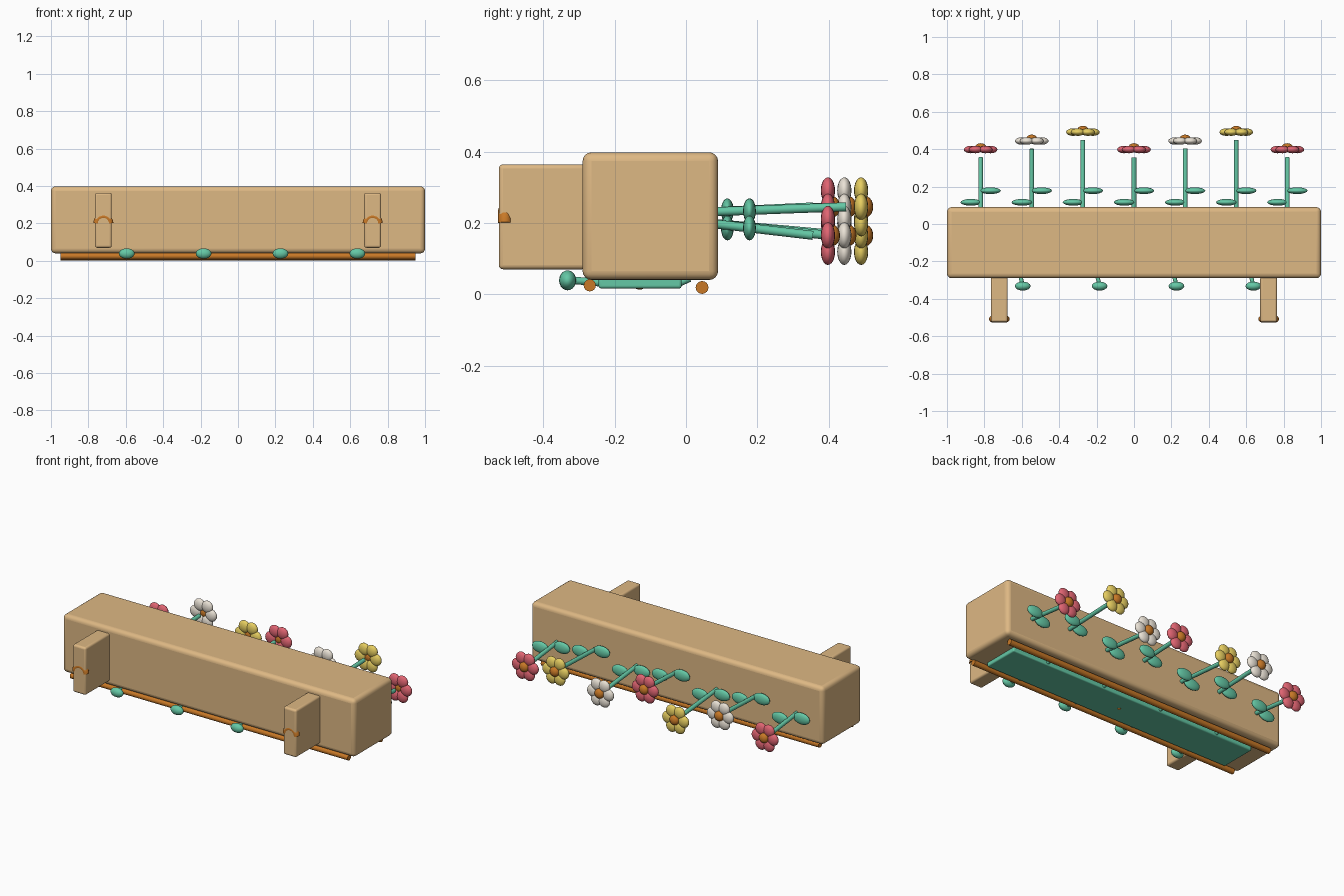
import bpy, math
from mathutils import Vector

if "Cube" in bpy.data.objects:
    bpy.data.objects.remove(bpy.data.objects["Cube"])


def material(name, rgb):
    m = bpy.data.materials.new(name)
    m.diffuse_color = (*rgb, 1)
    m.use_nodes = True
    m.node_tree.nodes["Principled BSDF"].inputs["Base Color"].default_value = m.diffuse_color
    return m


TAN = material("tan", (0.73, 0.48, 0.23))
ORANGE = material("orange", (0.58, 0.19, 0.02))
GREEN = material("green", (0.13, 0.58, 0.38))
PINK = material("pink", (0.75, 0.13, 0.17))
WHITE = material("white", (0.82, 0.76, 0.67))
YELLOW = material("yellow", (0.80, 0.62, 0.12))


def finish(name, mat, angle=40):
    o = bpy.context.object
    o.name = name
    o.data.materials.append(mat)
    bpy.ops.object.shade_smooth_by_angle(angle=math.radians(angle))
    return o


def block(name, lo, hi, bevel, mat):
    lo, hi = Vector(lo), Vector(hi)
    bpy.ops.mesh.primitive_cube_add(size=1, location=(lo + hi) / 2)
    o = bpy.context.object
    o.scale = hi - lo
    bpy.ops.object.transform_apply(location=False, rotation=False, scale=True)
    b = o.modifiers.new("bevel", 'BEVEL')
    b.width, b.segments = bevel, 4
    return finish(name, mat)


def rod(name, a, b, r, mat):
    a, b = Vector(a), Vector(b)
    bpy.ops.mesh.primitive_cylinder_add(vertices=16, radius=r, depth=(b - a).length,
                                        location=(a + b) / 2,
                                        rotation=(b - a).to_track_quat('Z', 'Y').to_euler())
    return finish(name, mat)


def blob(name, loc, size, mat, spin=0):
    bpy.ops.mesh.primitive_uv_sphere_add(segments=16, ring_count=10, radius=1,
                                         location=loc, rotation=(0, spin, 0))
    bpy.context.object.scale = size
    return finish(name, mat, 60)


def tube(name, points, r, mat):
    c = bpy.data.curves.new(name, 'CURVE')
    c.dimensions = '3D'
    c.bevel_depth, c.bevel_resolution, c.use_fill_caps = r, 3, True
    s = c.splines.new('POLY')
    s.points.add(len(points) - 1)
    for p, co in zip(s.points, points):
        p.co = (*co, 1)
        p.radius = 1
    s.use_smooth = True
    c.materials.append(mat)
    o = bpy.data.objects.new(name, c)
    bpy.context.collection.objects.link(o)
    return o


# planter body, decorative panel and trim rails
block("planter_box", (-1, -0.29, 0.04), (1, 0.09, 0.398), 0.025, TAN)
block("front_panel", (-0.87, -0.245, 0.016), (0.87, -0.012, 0.05), 0.008, GREEN)
blob("panel_stud", (0, -0.13, 0.019), (0.012, 0.012, 0.006), ORANGE)
rod("lower_rail", (-0.95, -0.27, 0.025), (0.95, -0.27, 0.025), 0.017, ORANGE)
rod("upper_rail", (-0.95, 0.045, 0.019), (0.95, 0.045, 0.019), 0.018, ORANGE)

# support brackets with arched hooks
for side, x in (("left", -0.72), ("right", 0.72)):
    block(side + "_bracket", (x - 0.045, -0.525, 0.07), (x + 0.045, -0.28, 0.364), 0.012, TAN)
    arc = [(x + 0.036 * math.cos(t * math.pi / 12), -0.508,
            0.2 + 0.036 * math.sin(t * math.pi / 12)) for t in range(13)]
    tube(side + "_hook", arc, 0.019, ORANGE)

# trailing vines across the panel, each ending in a leaf
for i in range(4):
    x = -0.595 + 0.411 * i
    tube(f"vine_{i}", [(x - 0.02, 0.01, 0.045), (x - 0.018, -0.03, 0.027),
                       (x - 0.015, -0.2, 0.028), (x - 0.012, -0.28, 0.036),
                       (x, -0.33, 0.04)], 0.011, GREEN)
    blob(f"vine_leaf_{i}", (x, -0.332, 0.039), (0.042, 0.024, 0.028), GREEN)

# row of flowers, alternating height and cycling colour
for i in range(7):
    x = -0.82 + 0.82 / 3 * i
    y = (0.398, 0.444, 0.491)[i % 3]
    mat = (PINK, WHITE, YELLOW)[i % 3]
    z0, z1, zl = ((0.202, 0.165, 0.186), (0.230, 0.245, 0.234))[i % 2]
    rod(f"stem_{i}", (x, 0.04, z0), (x, y - 0.042, z1), 0.0125, GREEN)
    blob(f"left_leaf_{i}", (x - 0.052, 0.116, zl), (0.056, 0.018, 0.035), GREEN)
    blob(f"right_leaf_{i}", (x + 0.052, 0.178, zl), (0.056, 0.018, 0.035), GREEN)
    for k in range(6):
        a = k * math.pi / 3
        blob(f"petal_{i}_{k}", (x + 0.053 * math.cos(a), y, z1 + 0.053 * math.sin(a)),
             (0.037, 0.02, 0.037), mat)
    blob(f"flower_centre_{i}", (x, y + 0.012, z1), (0.03, 0.022, 0.03), ORANGE)
